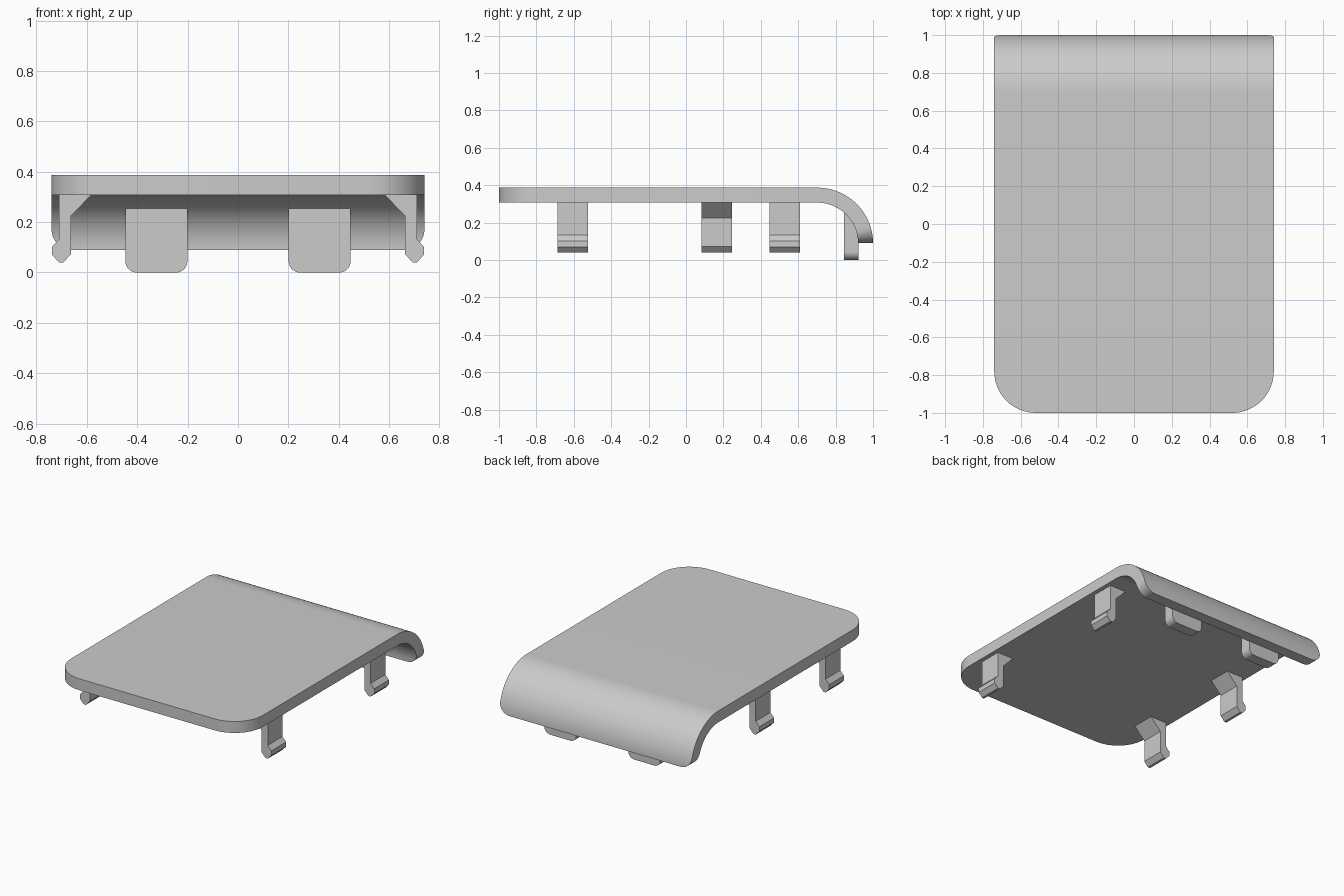
import bpy, bmesh, math

cube = bpy.data.objects.get("Cube")
if cube:
    bpy.data.objects.remove(cube, do_unlink=True)

grey = bpy.data.materials.new("plain grey")
grey.use_nodes = True
colour = (0.6, 0.6, 0.6, 1)
grey.diffuse_color = colour
grey.node_tree.nodes["Principled BSDF"].inputs["Base Color"].default_value = colour

HALF_W, TOP, THICK = 0.74, 0.387, 0.08
CURL_Y, CURL_Z, CURL_R = 0.7, 0.09, 0.297


def finish(name, bm):
    bmesh.ops.recalc_face_normals(bm, faces=bm.faces)
    mesh = bpy.data.meshes.new(name)
    bm.to_mesh(mesh)
    bm.free()
    mesh.materials.append(grey)
    obj = bpy.data.objects.new(name, mesh)
    bpy.context.collection.objects.link(obj)
    bpy.ops.object.select_all(action='DESELECT')
    obj.select_set(True)
    bpy.context.view_layer.objects.active = obj
    bpy.ops.object.shade_smooth_by_angle(angle=math.radians(30))
    return obj


def prism(name, outline, axis, start, end):
    """Extrude an (x, z) outline along y."""
    bm = bmesh.new()
    face = bm.faces.new([bm.verts.new((x, start, z)) for x, z in outline])
    out = bmesh.ops.extrude_face_region(bm, geom=[face])
    moved = [v for v in out["geom"] if isinstance(v, bmesh.types.BMVert)]
    bmesh.ops.translate(bm, verts=moved, vec=(0, end - start, 0))
    return finish(name, bm)


def rounded_half_width(distance, radius):
    """Half width of the panel at a distance from a rounded end."""
    d = min(max(distance, 0), radius)
    return HALF_W - radius + math.sqrt(radius ** 2 - (radius - d) ** 2)


# Cover panel: cross-sections lofted from the rounded front to the curled back
FRONT_R, LIP_R = 0.22, 0.08
sections = []
for i in range(17):
    y = -1 + FRONT_R * (1 - math.cos(i / 16 * math.pi / 2))
    w = rounded_half_width(y + 1, FRONT_R)
    sections.append([(-w, y, TOP), (w, y, TOP), (w, y, TOP - THICK), (-w, y, TOP - THICK)])
STEPS = 40
for i in range(STEPS + 1):
    a = math.pi / 2 * (1 - (i / STEPS)) ** 1.5
    ring = []
    for r, signs in ((CURL_R, (-1, 1)), (CURL_R - THICK, (1, -1))):
        z = CURL_Z + r * math.sin(a)
        w = rounded_half_width(z - CURL_Z, LIP_R)
        ring += [(s * w, CURL_Y + (r + 0.003) * math.cos(a), z) for s in signs]
    sections.append(ring)

bm = bmesh.new()
rings = [[bm.verts.new(p) for p in ring] for ring in sections]
for a, b in zip(rings, rings[1:]):
    for k in range(4):
        bm.faces.new((a[k], a[(k + 1) % 4], b[(k + 1) % 4], b[k]))
bm.faces.new(rings[0])
bm.faces.new(rings[-1])
finish("cover_panel", bm)

# Snap clips with a hooked foot and a braced root, staggered on the two sides
clip = [(0.71, 0.32), (0.71, 0.133), (0.738, 0.102), (0.738, 0.07), (0.71, 0.04),
        (0.693, 0.04), (0.663, 0.073), (0.663, 0.225), (0.583, 0.307), (0.583, 0.32)]
for side, label, places in ((1, "left", (-0.605, 0.528)), (-1, "right", (-0.605, 0.165))):
    for y, end in zip(places, ("front", "back")):
        prism(f"{label}_{end}_clip", [(side * x, z) for x, z in clip], 'Y',
              y - 0.081, y + 0.081)

# Rounded tabs under the curled lip
TAB_W, TAB_R = 0.123, 0.045
for side, label in ((1, "left"), (-1, "right")):
    outline = [(TAB_W, 0.27), (-TAB_W, 0.27)]
    for sx, first in ((-1, math.pi), (1, 1.5 * math.pi)):
        for i in range(9):
            a = first + i / 8 * math.pi / 2
            outline.append((sx * (TAB_W - TAB_R) + TAB_R * math.cos(a),
                            TAB_R + TAB_R * math.sin(a)))
    prism(f"{label}_lip_tab", [(side * 0.324 + x, z) for x, z in outline], 'Y', 0.845, 0.922)
